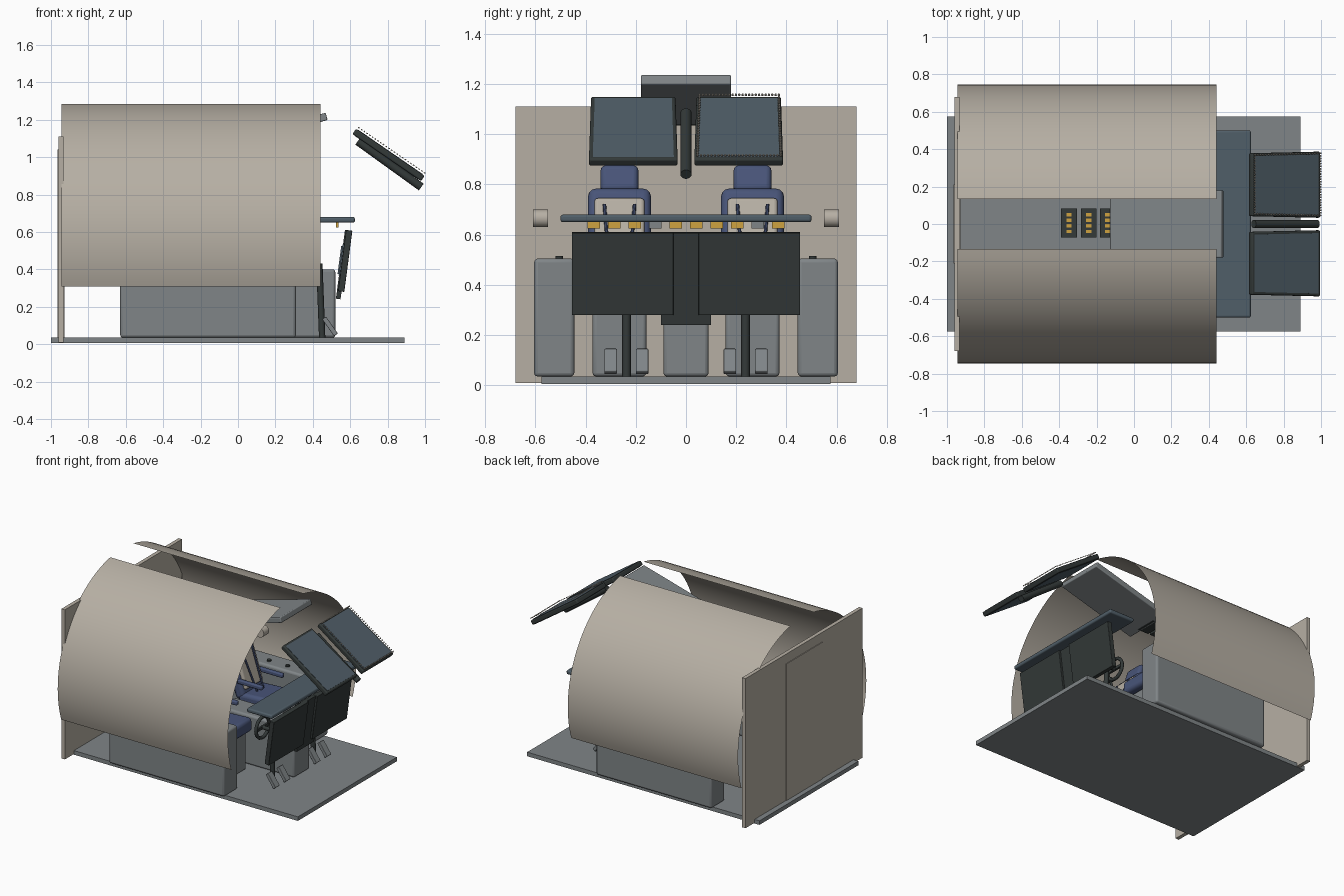
import bpy, bmesh, math
from mathutils import Matrix, Vector

cube = bpy.data.objects.get("Cube")
if cube:
    bpy.data.objects.remove(cube, do_unlink=True)


def material(name, r, g, b):
    m = bpy.data.materials.new(name)
    m.use_nodes = True
    m.diffuse_color = (r, g, b, 1)
    m.node_tree.nodes["Principled BSDF"].inputs["Base Color"].default_value = (r, g, b, 1)
    return m


BEIGE = material("warm beige", 0.47, 0.43, 0.37)
GREY = material("cabin grey", 0.215, 0.235, 0.245)
DARK = material("charcoal", 0.033, 0.041, 0.04)
SLATE = material("slate blue", 0.08, 0.112, 0.138)
BLUE = material("seat blue", 0.065, 0.09, 0.19)
AMBER = material("amber", 0.62, 0.36, 0.05)


def finish(name, bm, mat, bevel=0.0, smooth=False):
    mesh = bpy.data.meshes.new(name)
    bmesh.ops.recalc_face_normals(bm, faces=bm.faces)
    bm.to_mesh(mesh)
    bm.free()
    mesh.materials.append(mat)
    ob = bpy.data.objects.new(name, mesh)
    bpy.context.collection.objects.link(ob)
    if bevel:
        mod = ob.modifiers.new("rounded edges", "BEVEL")
        mod.width, mod.segments = bevel, 3
    if smooth or bevel:
        bpy.ops.object.select_all(action="DESELECT")
        ob.select_set(True)
        bpy.context.view_layer.objects.active = ob
        bpy.ops.object.shade_smooth_by_angle(angle=math.radians(35))
    return ob


def box(name, centre, size, mat, tilt=0.0, bevel=0.0, flare=0.0):
    """Box tilted about y by degrees; flare widens its +x end."""
    bm = bmesh.new()
    bmesh.ops.create_cube(bm, size=1)
    for v in bm.verts:
        v.co = Vector(a * b for a, b in zip(v.co, size))
        v.co.y *= 1 + flare * (1 if v.co.x > 0 else -1)
    bm.transform(Matrix.Translation(centre) @ Matrix.Rotation(math.radians(tilt), 4, "Y"))
    return finish(name, bm, mat, bevel)


def span(name, lo, hi, mat, bevel=0.0):
    lo, hi = Vector(lo), Vector(hi)
    return box(name, (lo + hi) / 2, hi - lo, mat, 0, bevel)


def rod(name, a, b, radius, mat, sides=20):
    a, b = Vector(a), Vector(b)
    bm = bmesh.new()
    bmesh.ops.create_cone(bm, cap_ends=True, segments=sides, radius1=radius,
                          radius2=radius, depth=(b - a).length)
    turn = (b - a).to_track_quat("Z", "Y").to_matrix().to_4x4()
    bm.transform(Matrix.Translation((a + b) / 2) @ turn)
    return finish(name, bm, mat, 0, True)


def ring(name, centre, radius, thick, mat):
    bpy.ops.mesh.primitive_torus_add(location=centre, rotation=(0, math.pi / 2, 0),
                                     major_radius=radius, minor_radius=thick,
                                     major_segments=28, minor_segments=8)
    ob = bpy.context.object
    ob.name = name
    ob.data.materials.append(mat)
    bpy.ops.object.shade_smooth()


# Floor, rear bulkhead and door
span("floor", (-1, -0.575, 0.005), (0.89, 0.575, 0.035), GREY)
span("rear_bulkhead", (-0.96, -0.68, 0.01), (-0.932, 0.68, 1.11), BEIGE)
span("cabin_door", (-0.965, -0.21, 0.02), (-0.927, 0.21, 1.04), BEIGE)


# Curved side skins, open at the top and bottom
def skin(name, side):
    bm = bmesh.new()
    rows = []
    for i in range(33):
        a = math.radians(-19 + 98.6 * i / 32)
        y, z = side * 0.745 * math.cos(a), 0.552 + 0.745 * math.sin(a)
        rows.append([bm.verts.new((x, y, z)) for x in (-0.945, 0.44)])
    for p, q in zip(rows, rows[1:]):
        bm.faces.new((p[0], p[1], q[1], q[0]))
    finish(name, bm, BEIGE, 0, True)


# Overhead panel with switch banks
box("overhead_panel", (0.175, 0, 1.135), (0.62, 0.36, 0.04), GREY, -15.5, 0.006)
for i, x in enumerate((-0.347, -0.242, -0.14)):
    box(f"switch_bank_{i}", (x, 0.005, 1.045), (0.085, 0.155, 0.02), DARK)
    for j in range(4):
        box(f"switch_{i}_{j}", (x, -0.04 + 0.03 * j, 1.057), (0.028, 0.018, 0.008), AMBER)

# Centre pedestal with throttles
span("pedestal", (-0.1, -0.09, 0.035), (0.52, 0.09, 0.4), GREY, 0.015)
for y in (-0.03, 0.03):
    rod("throttle_lever", (0.2, y, 0.39), (0.23, y, 0.48), 0.008, DARK)
    box("throttle_grip", (0.23, y, 0.48), (0.03, 0.045, 0.025), DARK, 0, 0.005)

# Glareshield, instrument panel and its buttons
span("glareshield", (0.42, -0.5, 0.65), (0.625, 0.5, 0.68), SLATE, 0.01)
box("centre_panel", (0.56, 0, 0.425), (0.025, 0.2, 0.37), DARK, 7.5)
for i in range(10):
    mat = GREY if i in (3, 8) else AMBER
    box(f"panel_button_{i}", (0.53, -0.368 + 0.0817 * i, 0.638), (0.014, 0.05, 0.026), mat)
box("centre_display", (0.546, 0, 0.45), (0.008, 0.15, 0.15), SLATE, 7.5)

# Side-by-side crew stations
for side, label in ((1, "left"), (-1, "right")):
    y = side * 0.265
    skin(label + "_skin", side)
    box(label + "_instrument_panel", (0.573, side * 0.2525, 0.445),
        (0.034, 0.405, 0.33), DARK, 7.5, 0.003)
    for k in (0.15, 0.35):
        box(label + "_display", (0.553, side * k, 0.45), (0.008, 0.15, 0.17), SLATE, 7.5)

    # Side console with knobs and a lamp
    span(label + "_console", (-0.63, side * 0.525 - 0.08, 0.035),
         (0.31, side * 0.525 + 0.08, 0.505), GREY, 0.015)
    for x in (-0.26, -0.1, 0.05):
        rod(label + "_console_knob", (x, side * 0.505, 0.5), (x, side * 0.505, 0.515), 0.015, DARK)
    rod(label + "_lamp", (-0.21, side * 0.55, 0.665), (-0.21, side * 0.61, 0.665), 0.035, BEIGE)

    # Seat with pale back cushion and harness
    span(label + "_seat_base", (-0.12, y - 0.107, 0.035), (0.18, y + 0.107, 0.32), GREY, 0.015)
    box(label + "_seat_cushion", (0.06, y, 0.365), (0.32, 0.25, 0.1), BLUE, -3, 0.025)
    box(label + "_seat_back", (-0.15, y, 0.57), (0.08, 0.25, 0.44), BLUE, -18, 0.03)
    box(label + "_back_cushion", (-0.118, y, 0.585), (0.05, 0.2, 0.33), BEIGE, -18, 0.015)
    box(label + "_headrest", (-0.235, y, 0.82), (0.06, 0.15, 0.11), BLUE, -18, 0.02)
    for s in (-1, 1):
        rod(label + "_harness", (-0.125, y + s * 0.06, 0.72), (0, y + s * 0.035, 0.4), 0.007, BLUE, 8)
        span(label + "_armrest", (-0.1, y + s * 0.12 - 0.015, 0.48),
             (0.1, y + s * 0.12 + 0.015, 0.51), BLUE, 0.008)

    # Control column, wheel and pedals
    rod(label + "_column", (0.45, side * 0.237, 0.035), (0.435, side * 0.237, 0.43), 0.017, DARK)
    rod(label + "_wheel_shaft", (0.44, side * 0.237, 0.425), (0.36, side * 0.237, 0.425), 0.014, DARK)
    ring(label + "_wheel", (0.365, side * 0.237, 0.425), 0.075, 0.012, DARK)
    box(label + "_wheel_spoke", (0.365, side * 0.237, 0.425), (0.015, 0.14, 0.02), DARK)
    for k in (0.175, 0.3):
        box(label + "_pedal", (0.492, side * k, 0.095), (0.025, 0.05, 0.11), GREY, -35, 0.004)

    # Windscreen pane in a dark frame
    pane = Vector((0.805, side * 0.21, 1.012))
    box(label + "_window_frame", pane, (0.445, 0.345, 0.034), DARK, 34.5, 0.008, 0.025)
    box(label + "_window_glass", pane, (0.415, 0.315, 0.038), SLATE, 34.5, 0, 0.025)

# Windscreen centre post
rod("centre_post", (0.64, 0, 1.085), (0.98, 0, 0.84), 0.022, DARK)

# Rivet rows around the left windscreen
turn = Matrix.Translation((0.805, 0.212, 1.012)) @ Matrix.Rotation(math.radians(34.5), 4, "Y")
bm = bmesh.new()
COUNT = 24
for i in range(COUNT):
    t = 2 * i / COUNT - 1
    for u, v in ((t, 1), (1, -t), (-t, -1), (-1, t)):
        spot = Vector((u * 0.213, v * 0.162 * (1 + 0.025 * u), 0.03))
        bmesh.ops.create_cone(bm, cap_ends=True, segments=8, radius1=0.005, radius2=0.004,
                              depth=0.006, matrix=turn @ Matrix.Translation(spot))
finish("window_rivets", bm, BEIGE)
